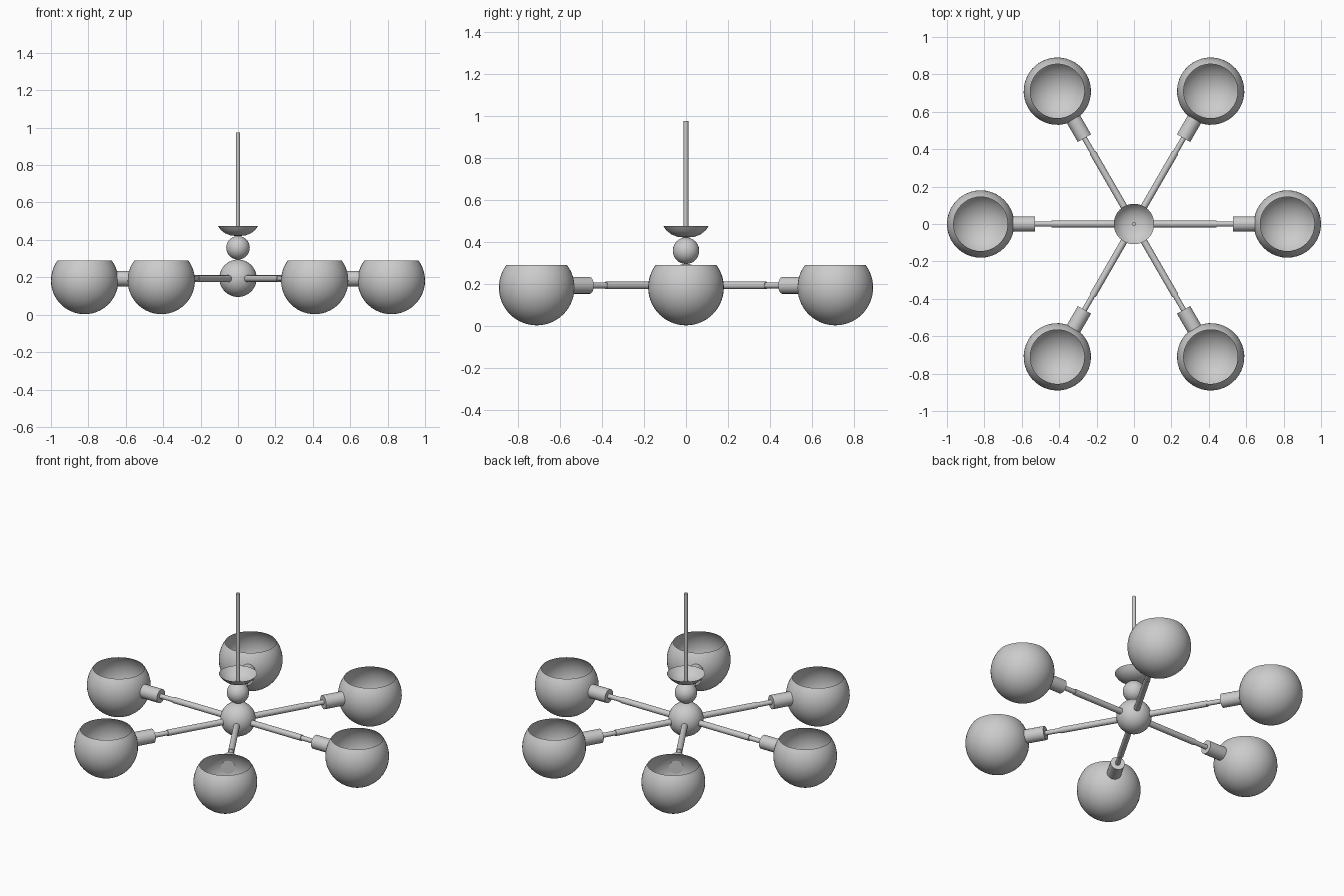
import bpy, math
from math import sin, cos, pi
from mathutils import Matrix

if "Cube" in bpy.data.objects:
    bpy.data.objects.remove(bpy.data.objects["Cube"])

metal = bpy.data.materials.new("grey_metal")
metal.use_nodes = True
grey = (0.6, 0.6, 0.6, 1)
metal.diffuse_color = grey
metal.node_tree.nodes["Principled BSDF"].inputs["Base Color"].default_value = grey


def lathe(name, profile, sides, place=Matrix()):
    """Spin (radius, height) points around z; zero radius becomes a pole."""
    verts, rings, faces = [], [], []
    for r, h in profile:
        n = 1 if r < 1e-5 else sides
        rings.append(range(len(verts), len(verts) + n))
        verts += [(r * cos(2 * pi * i / sides), r * sin(2 * pi * i / sides), h) for i in range(n)]
    for a, b in zip(rings, rings[1:]):
        for i in range(sides):
            j = (i + 1) % sides
            quad = [a[i % len(a)], a[j % len(a)], b[j % len(b)], b[i % len(b)]]
            faces.append(list(dict.fromkeys(quad)))
    mesh = bpy.data.meshes.new(name)
    mesh.from_pydata(verts, [], faces)
    mesh.transform(place)
    mesh.materials.append(metal)
    obj = bpy.data.objects.new(name, mesh)
    bpy.context.collection.objects.link(obj)
    bpy.ops.object.select_all(action="DESELECT")
    obj.select_set(True)
    bpy.context.view_layer.objects.active = obj
    bpy.ops.object.shade_smooth_by_angle(angle=math.radians(40))
    return obj


def ball(radius, z, end=pi, steps=20):
    """Sphere profile from the bottom pole up to the given angle."""
    return [(radius * sin(end * i / steps), z - radius * cos(end * i / steps))
            for i in range(steps + 1)]


def rod(radius, start, end):
    return [(0, start), (radius, start), (radius, end), (0, end)]


# Central stem: hub, small ball, open dish and hanging rod
lathe("hub_ball", ball(0.1, 0.195), 32)
lathe("upper_ball", ball(0.063, 0.358), 32)
dish = [(0, 0.42), (0.04, 0.424), (0.07, 0.436), (0.092, 0.453), (0.108, 0.475)]
lathe("ceiling_dish", dish, 32)
lathe("hanging_rod", rod(0.011, 0.4, 0.975), 16)

# Six arms, each with a neck, a socket and an open globe
ARM_Z, REACH, GLOBE_R = 0.193, 0.82, 0.18
globe = ball(GLOBE_R, 0.183, end=pi - math.acos(0.107 / GLOBE_R))
for k in range(6):
    spin = Matrix.Rotation(k * pi / 3, 4, "Z")
    along = spin @ Matrix.Translation((0, 0, ARM_Z)) @ Matrix.Rotation(pi / 2, 4, "Y")
    lathe(f"arm_{k + 1}", rod(0.018, 0.05, 0.44), 16, along)
    lathe(f"arm_neck_{k + 1}", rod(0.014, 0.43, 0.54), 16, along)
    lathe(f"socket_{k + 1}", rod(0.041, 0.53, 0.648), 16, along)
    lathe(f"globe_{k + 1}", globe, 40, spin @ Matrix.Translation((REACH, 0, 0)))
